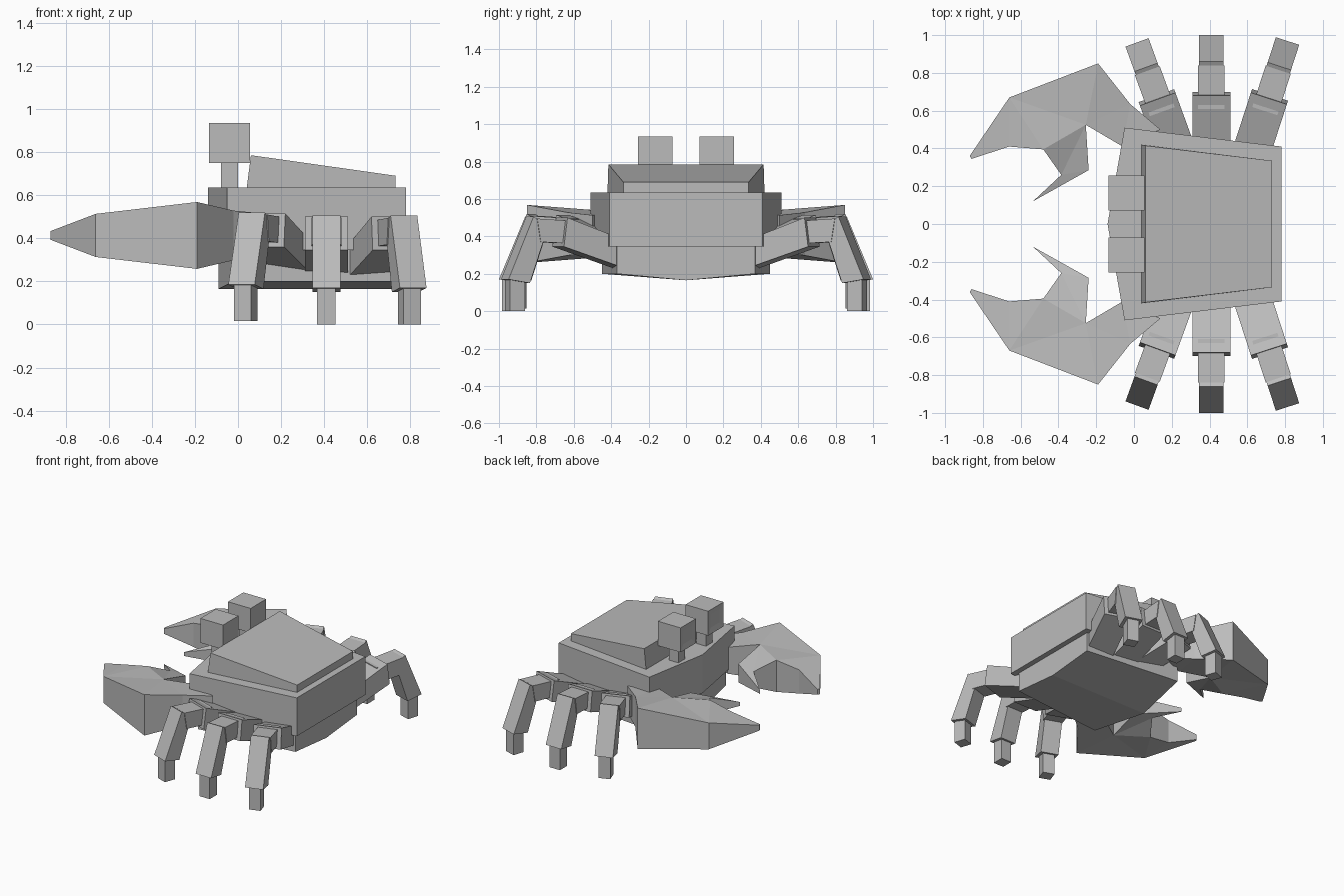
import bpy
import bmesh
import math
from mathutils import Matrix, Vector

default_cube = bpy.data.objects.get("Cube")
if default_cube:
    bpy.data.objects.remove(default_cube, do_unlink=True)

GREY = (0.5, 0.5, 0.5, 1.0)
shell_grey = bpy.data.materials.new("shell_grey")
shell_grey.use_nodes = True
shell_grey.diffuse_color = GREY
for node in shell_grey.node_tree.nodes:
    if node.type == "BSDF_PRINCIPLED":
        node.inputs["Base Color"].default_value = GREY


def finish(name, bm):
    """Turn a bmesh into a flat shaded, coloured object."""
    bmesh.ops.recalc_face_normals(bm, faces=bm.faces[:])
    mesh = bpy.data.meshes.new(name)
    bm.to_mesh(mesh)
    bm.free()
    mesh.materials.append(shell_grey)
    obj = bpy.data.objects.new(name, mesh)
    bpy.context.collection.objects.link(obj)
    return obj


def loft(name, bottom, top, patches):
    """Join two matching rings with walls; patches cap both ends."""
    bm = bmesh.new()
    low = [bm.verts.new(p) for p in bottom]
    high = [bm.verts.new(p) for p in top]
    count = len(low)
    for i in range(count):
        j = (i + 1) % count
        bm.faces.new((low[i], low[j], high[j], high[i]))
    for patch in patches:
        bm.faces.new([high[i] for i in patch])
        bm.faces.new([low[i] for i in reversed(patch)])
    return finish(name, bm)


def hull_ring(prow, front, back, front_y, back_y, heights):
    """Symmetric outline: prow, front corner, back corner, back middle."""
    z_prow, z_front, z_back, z_mid = heights
    return [(prow, 0, z_prow), (front, front_y, z_front),
            (back, back_y, z_back), (back, 0, z_mid),
            (back, -back_y, z_back), (front, -front_y, z_front)]


HALVES = [(0, 1, 2, 3), (0, 3, 4, 5)]

# Body: keeled belly, wide band and sloping back shell
loft("belly",
     hull_ring(-0.09, -0.02, 0.74, 0.45, 0.37, (0.165, 0.2, 0.2, 0.165)),
     hull_ring(-0.09, -0.02, 0.74, 0.45, 0.37, [0.36] * 4), HALVES)
loft("body_band",
     hull_ring(-0.14, -0.05, 0.78, 0.51, 0.41, [0.345] * 4),
     hull_ring(-0.14, -0.05, 0.78, 0.51, 0.41, [0.635] * 4), HALVES)
loft("back_shell",
     hull_ring(0.04, 0.04, 0.73, 0.42, 0.335, [0.63] * 4),
     hull_ring(0.06, 0.06, 0.73, 0.415, 0.335, (0.785, 0.785, 0.69, 0.69)),
     HALVES)


def box(name, center, size, pupil=False):
    """A box, with an optional recessed pupil on its forward face."""
    bm = bmesh.new()
    matrix = Matrix.Translation(center) @ Matrix.Diagonal((*size, 1))
    bmesh.ops.create_cube(bm, size=1, matrix=matrix)
    if pupil:
        bm.normal_update()
        forward = [f for f in bm.faces if f.normal.x < -0.9]
        bmesh.ops.inset_region(bm, faces=forward, thickness=0.06, depth=-0.008)
    return finish(name, bm)


def profile_prism(name, profile, width, placement):
    """Extrude a side profile (reach, height) evenly across the limb."""
    left, right = [[placement @ Vector((edge, reach, height))
                    for reach, height in profile]
                   for edge in (-width / 2, width / 2)]
    return loft(name, left, right, [range(len(profile))])


# Leg segments: name, width, side profile as reach and height
SEGMENTS = [
    ("upper", 0.2, [(0, 0.23), (0, 0.38), (0.32, 0.5), (0.34, 0.345)]),
    ("knee", 0.14, [(0.25, 0.36), (0.25, 0.48), (0.48, 0.495), (0.46, 0.37)]),
    ("shin", 0.13, [(0.415, 0.46), (0.5, 0.505), (0.64, 0.17), (0.52, 0.15)]),
    ("foot", 0.085, [(0.54, 0), (0.625, 0), (0.625, 0.2), (0.54, 0.2)]),
]
# Leg roots: name, x position, splay in degrees, lift
LEGS = [("front", 0.235, 20, 0.015), ("middle", 0.41, 0, 0),
        ("rear", 0.615, -18, 0)]

# Claw outline: x, y, half thickness
CLAW = [(-0.87, 0.36, 0.02), (-0.66, 0.67, 0.1), (-0.19, 0.85, 0.155),
        (-0.02, 0.635, 0.115), (0.14, 0.5, 0.1), (-0.06, 0.41, 0.1),
        (-0.255, 0.525, 0.13), (-0.24, 0.285, 0.07), (-0.535, 0.12, 0.015),
        (-0.385, 0.26, 0.06), (-0.48, 0.395, 0.12), (-0.66, 0.41, 0.09),
        (-0.86, 0.345, 0.02)]
CLAW_PATCHES = [(0, 1, 11, 12), (1, 10, 11), (1, 6, 10), (1, 2, 6), (2, 3, 6),
                (3, 5, 6), (3, 4, 5), (6, 9, 10), (6, 7, 9), (7, 8, 9)]
CLAW_HEIGHT = 0.413

# Paired parts on both sides of the body
for label, side in (("port", 1), ("starboard", -1)):
    mirror = Matrix.Diagonal((1, side, 1, 1))

    # Eyes on short stalks
    box(f"{label}_eye_stalk", (-0.04, side * 0.165, 0.69), (0.08, 0.08, 0.14))
    box(f"{label}_eye", (-0.04, side * 0.165, 0.842), (0.19, 0.185, 0.185),
        pupil=True)

    # Claw with two pincers
    loft(f"{label}_claw",
         [(x, side * y, CLAW_HEIGHT - half) for x, y, half in CLAW],
         [(x, side * y, CLAW_HEIGHT + half) for x, y, half in CLAW],
         CLAW_PATCHES)

    # Three splayed legs
    for leg, root_x, splay, lift in LEGS:
        placement = (mirror @ Matrix.Translation((root_x, 0.36, lift))
                     @ Matrix.Rotation(math.radians(splay), 4, "Z"))
        for part, width, profile in SEGMENTS:
            profile_prism(f"{label}_{leg}_leg_{part}", profile, width,
                          placement)
